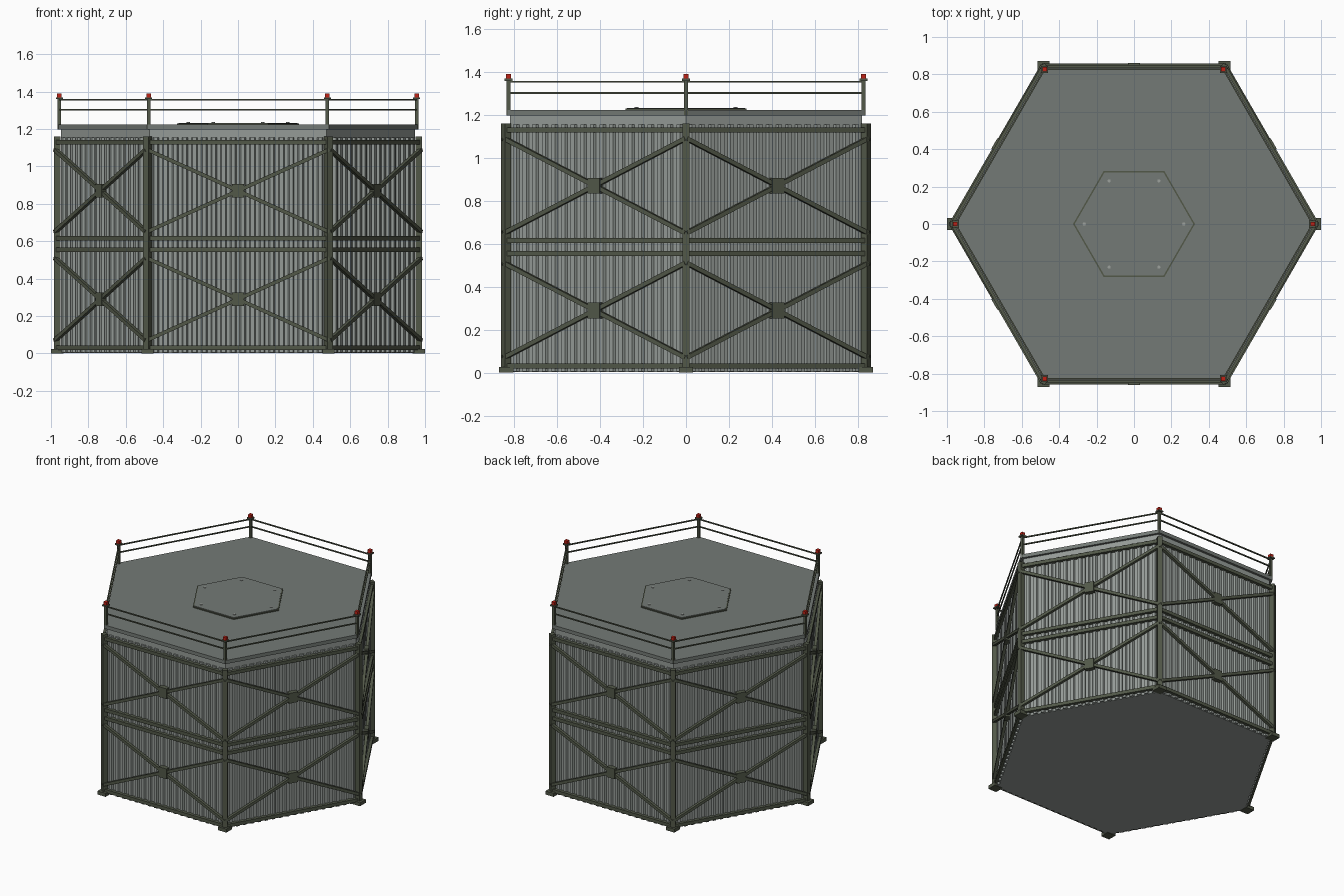
import bpy, bmesh, math
from mathutils import Matrix, Vector

if "Cube" in bpy.data.objects:
    bpy.data.objects.remove(bpy.data.objects["Cube"])

def material(name, rgb):
    m = bpy.data.materials.new(name)
    m.diffuse_color = (*rgb, 1)
    m.use_nodes = True
    m.node_tree.nodes["Principled BSDF"].inputs["Base Color"].default_value = m.diffuse_color
    return m

WALL = material("light grey cladding", (0.30, 0.33, 0.31))
ROOF = material("mid grey roof", (0.175, 0.195, 0.18))
FRAME = material("dark olive steel", (0.085, 0.098, 0.066))
BOLT = material("pale bolt metal", (0.34, 0.36, 0.34))
RED = material("red lamp", (0.52, 0.016, 0.008))

def finish(bm, name, mat):
    bmesh.ops.recalc_face_normals(bm, faces=bm.faces)
    me = bpy.data.meshes.new(name)
    bm.to_mesh(me)
    bm.free()
    me.materials.append(mat)
    ob = bpy.data.objects.new(name, me)
    bpy.context.collection.objects.link(ob)
    return ob

def box(bm, centre, size, rot=Matrix()):
    m = rot @ Matrix.Translation(centre) @ Matrix.Diagonal((*size, 1))
    bmesh.ops.create_cube(bm, size=1, matrix=m)

def bar(bm, a, b, w, d, rot=Matrix()):
    """Rectangular bar from a to b in a side's x-z plane, w wide and d deep."""
    a, b = Vector(a), Vector(b)
    v = b - a
    m = (rot @ Matrix.Translation((a + b) / 2)
         @ Matrix.Rotation(-math.atan2(v.z, v.x), 4, 'Y')
         @ Matrix.Diagonal((v.length, d, w, 1)))
    bmesh.ops.create_cube(bm, size=1, matrix=m)

def prism(name, r, z0, z1, mat, sides=6, at=(0, 0)):
    bm = bmesh.new()
    bmesh.ops.create_cone(bm, cap_ends=True, segments=sides, radius1=r, radius2=r, depth=z1 - z0)
    # put a corner on +x
    v = max(bm.verts, key=lambda v: v.co.x).co
    bmesh.ops.rotate(bm, verts=bm.verts, matrix=Matrix.Rotation(-math.atan2(v.y, v.x), 3, 'Z'))
    bmesh.ops.translate(bm, verts=bm.verts, vec=(*at, (z0 + z1) / 2))
    return finish(bm, name, mat)

def corners(r):
    return [(r * math.cos(k * math.pi / 3), r * math.sin(k * math.pi / 3)) for k in range(6)]

SIDES = [Matrix.Rotation(k * math.pi / 3, 4, 'Z') for k in range(6)]
C30 = math.cos(math.pi / 6)

# Hexagonal core, roof slab and roof hatch
R_WALL = 0.947
prism("wall_core", R_WALL, 0.002, 1.2, WALL)
prism("roof_slab", 0.966, 1.197, 1.223, ROOF)
prism("hatch_rim", 0.326, 1.222, 1.230, FRAME)
prism("hatch_cover", 0.317, 1.222, 1.233, ROOF)
for i, p in enumerate(corners(0.266)):
    prism(f"hatch_bolt_{i + 1}", 0.009, 1.23, 1.237, BOLT, 8, p)

# Corrugated cladding: trapezoid ribs on every side
bm = bmesh.new()
N = 18
pitch = 0.93 / N
y = -R_WALL * C30
for rot in SIDES:
    for i in range(N):
        x = (i - (N - 1) / 2) * pitch
        prof = [(-0.017, 0.001), (-0.010, -0.013), (0.010, -0.013), (0.017, 0.001)]
        f = bm.faces.new([bm.verts.new(rot @ Vector((x + px, y + py, 0.004))) for px, py in prof])
        ext = bmesh.ops.extrude_face_region(bm, geom=[f], use_keep_orig=True)
        bmesh.ops.translate(bm, vec=(0, 0, 1.151),
                            verts=[v for v in ext["geom"] if isinstance(v, bmesh.types.BMVert)])
finish(bm, "wall_ribs", WALL)

# Corner posts and foot plates
posts, feet = bmesh.new(), bmesh.new()
for k, (px, py) in enumerate(corners(0.967)):
    box(posts, (0.967, 0, 0.58), (0.034, 0.034, 1.16), SIDES[k])
    box(feet, (px, py, 0.0125), (0.066, 0.066, 0.025))
finish(posts, "corner_posts", FRAME)
finish(feet, "foot_plates", FRAME)

# Horizontal beams, cross braces and centre gussets
beams, braces, gussets = bmesh.new(), bmesh.new(), bmesh.new()
for rot in SIDES:
    for z in (0.03, 0.555, 0.615, 1.13):
        box(beams, (0, -0.838, z), (0.965, 0.026, 0.024), rot)
    for z0, z1 in ((0.07, 0.51), (0.65, 1.09)):
        for s in (-1, 1):
            bar(braces, (-0.487 * s, -0.848, z0), (0.487 * s, -0.848, z1), 0.02, 0.02, rot)
        box(gussets, (0, -0.845, (z0 + z1) / 2), (0.064, 0.034, 0.074), rot)
finish(beams, "horizontal_beams", FRAME)
finish(braces, "cross_braces", FRAME)
finish(gussets, "brace_gussets", FRAME)

# Roof railing with lamp on every stanchion
R_RAIL = 0.955
stanchions, rails, lamps = bmesh.new(), bmesh.new(), bmesh.new()
for (px, py), rot in zip(corners(R_RAIL), SIDES):
    box(stanchions, (px, py, 1.28), (0.018, 0.018, 0.165))
    box(stanchions, (px, py, 1.364), (0.037, 0.037, 0.01))
    box(lamps, (px, py, 1.38), (0.024, 0.024, 0.022))
    for z in (1.302, 1.355):
        box(rails, (0, -R_RAIL * C30, z), (R_RAIL, 0.008, 0.008), rot)
finish(stanchions, "railing_stanchions", FRAME)
finish(rails, "railing_bars", FRAME)
finish(lamps, "warning_lamps", RED)
